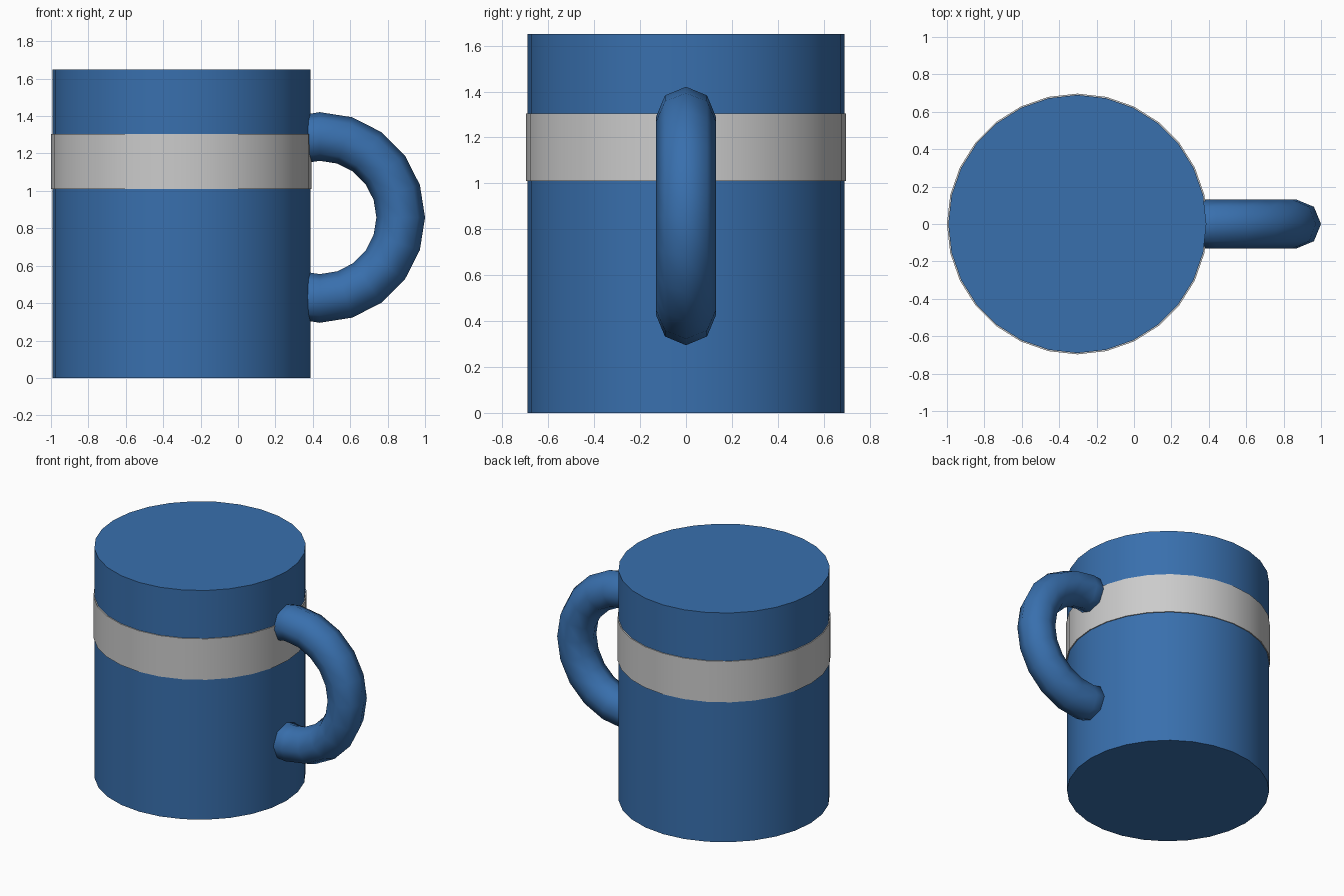
import bpy, bmesh
from math import radians

if "Cube" in bpy.data.objects:
    bpy.data.objects.remove(bpy.data.objects["Cube"])

BODY_X = -0.303
SIDES = 28

blue = bpy.data.materials.new("blue_glaze")
blue.diffuse_color = (0.04, 0.16, 0.42, 1)
blue.use_nodes = True
blue.node_tree.nodes["Principled BSDF"].inputs["Base Color"].default_value = blue.diffuse_color


def finish(name, material=None, angle=40):
    ob = bpy.context.object
    ob.name = name
    if material:
        ob.data.materials.append(material)
    bpy.ops.object.transform_apply(location=True, rotation=True, scale=True)
    bpy.ops.object.shade_smooth_by_angle(angle=radians(angle))
    return ob


def drum(name, radius, z0, z1, material=None):
    # rotated so that corners land on the x and y axes
    bpy.ops.mesh.primitive_cylinder_add(
        vertices=SIDES, radius=radius, depth=z1 - z0,
        location=(BODY_X, 0, (z0 + z1) / 2))
    return finish(name, material)


# Solid cup body and the slightly proud grey band
drum("mug_body", 0.69, 0, 1.65, blue)
drum("mug_band", 0.697, 1.01, 1.305)

# Handle: upright ring, with the part buried in the body cut away
bpy.ops.mesh.primitive_torus_add(
    major_segments=20, minor_segments=8, major_radius=0.433, minor_radius=0.13,
    location=(0.437, 0, 0.858), rotation=(radians(90), 0, 0))
handle = finish("mug_handle", blue, 60)
bm = bmesh.new()
bm.from_mesh(handle.data)
bmesh.ops.delete(bm, geom=[v for v in bm.verts if v.co.x < 0.24], context='VERTS')
bmesh.ops.holes_fill(bm, edges=[e for e in bm.edges if e.is_boundary], sides=8)
bm.to_mesh(handle.data)
bm.free()
